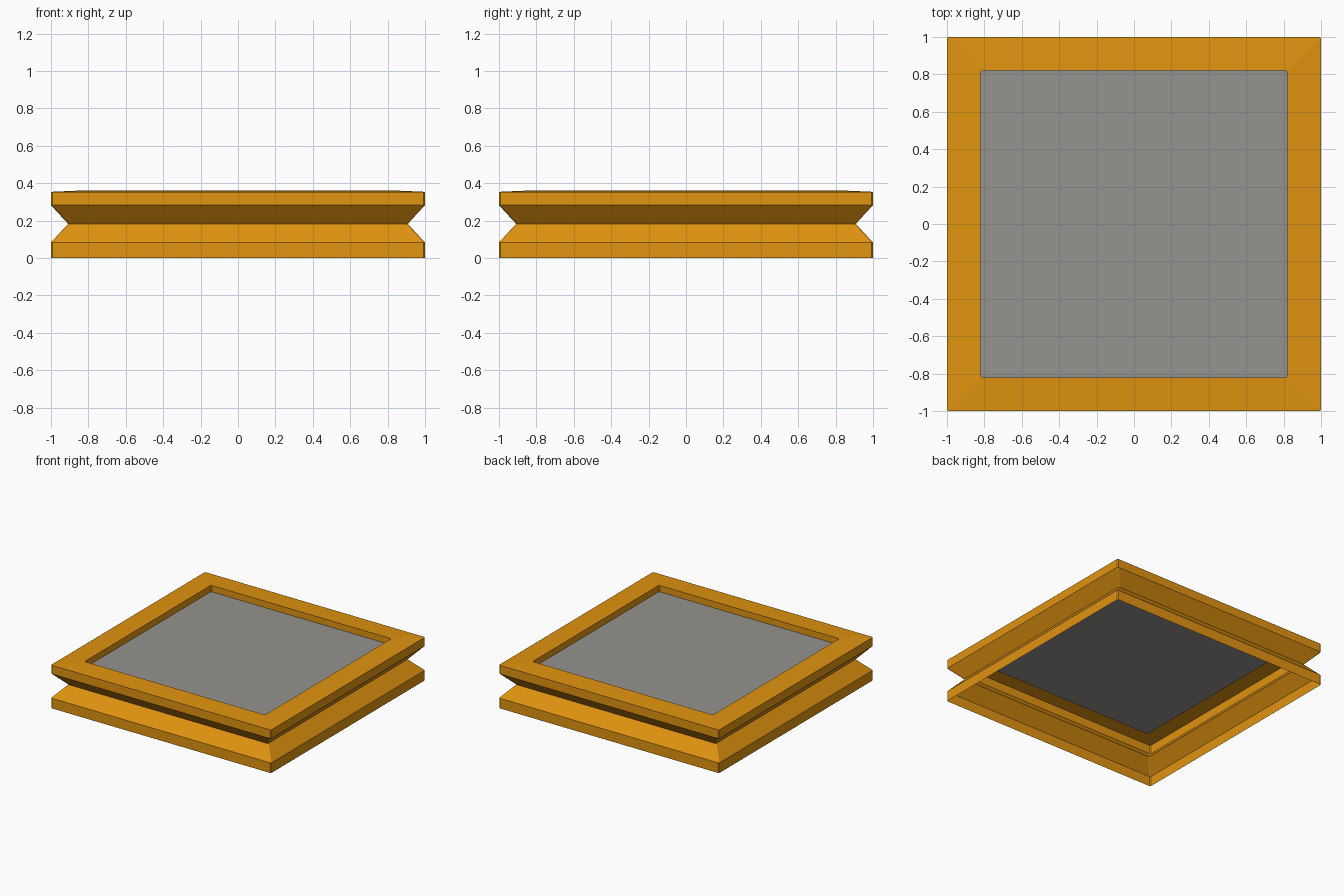
import bpy, bmesh

if "Cube" in bpy.data.objects:
    bpy.data.objects.remove(bpy.data.objects["Cube"])


def material(name, color):
    m = bpy.data.materials.new(name)
    m.diffuse_color = (*color, 1)
    m.use_nodes = True
    m.node_tree.nodes["Principled BSDF"].inputs["Base Color"].default_value = m.diffuse_color
    return m


ORANGE = material("amber orange", (0.75, 0.295, 0.005))
GREY = material("warm grey", (0.30, 0.293, 0.276))
CHAMFER = 0.008
INNER, PANEL_Z = 0.82, 0.31


def ring(bm, r, z):
    """Square loop with tiny chamfered corners, counter-clockwise."""
    k = r - CHAMFER
    pts = [(r, -k), (r, k), (k, r), (-k, r), (-r, k), (-r, -k), (-k, -r), (k, -r)]
    return [bm.verts.new((x, y, z)) for x, y in pts]


def finish(bm, name, mat):
    mesh = bpy.data.meshes.new(name)
    bm.to_mesh(mesh)
    bm.free()
    mesh.materials.append(mat)
    obj = bpy.data.objects.new(name, mesh)
    bpy.context.collection.objects.link(obj)


# Frame: open-bottomed shell with a V groove, sloped rim and recess wall
profile = [(1.0, 0.0), (1.0, 0.083), (0.908, 0.183), (1.0, 0.283),
           (1.0, 0.354), (INNER, 0.362), (INNER, PANEL_Z)]
bm = bmesh.new()
loops = [ring(bm, r, z) for r, z in profile]
for low, high in zip(loops, loops[1:]):
    for i in range(8):
        j = (i + 1) % 8
        bm.faces.new((low[i], low[j], high[j], high[i]))
finish(bm, "grooved_frame", ORANGE)

# Recessed panel closing the top of the frame
bm = bmesh.new()
bm.faces.new(ring(bm, INNER, PANEL_Z))
finish(bm, "recessed_panel", GREY)
